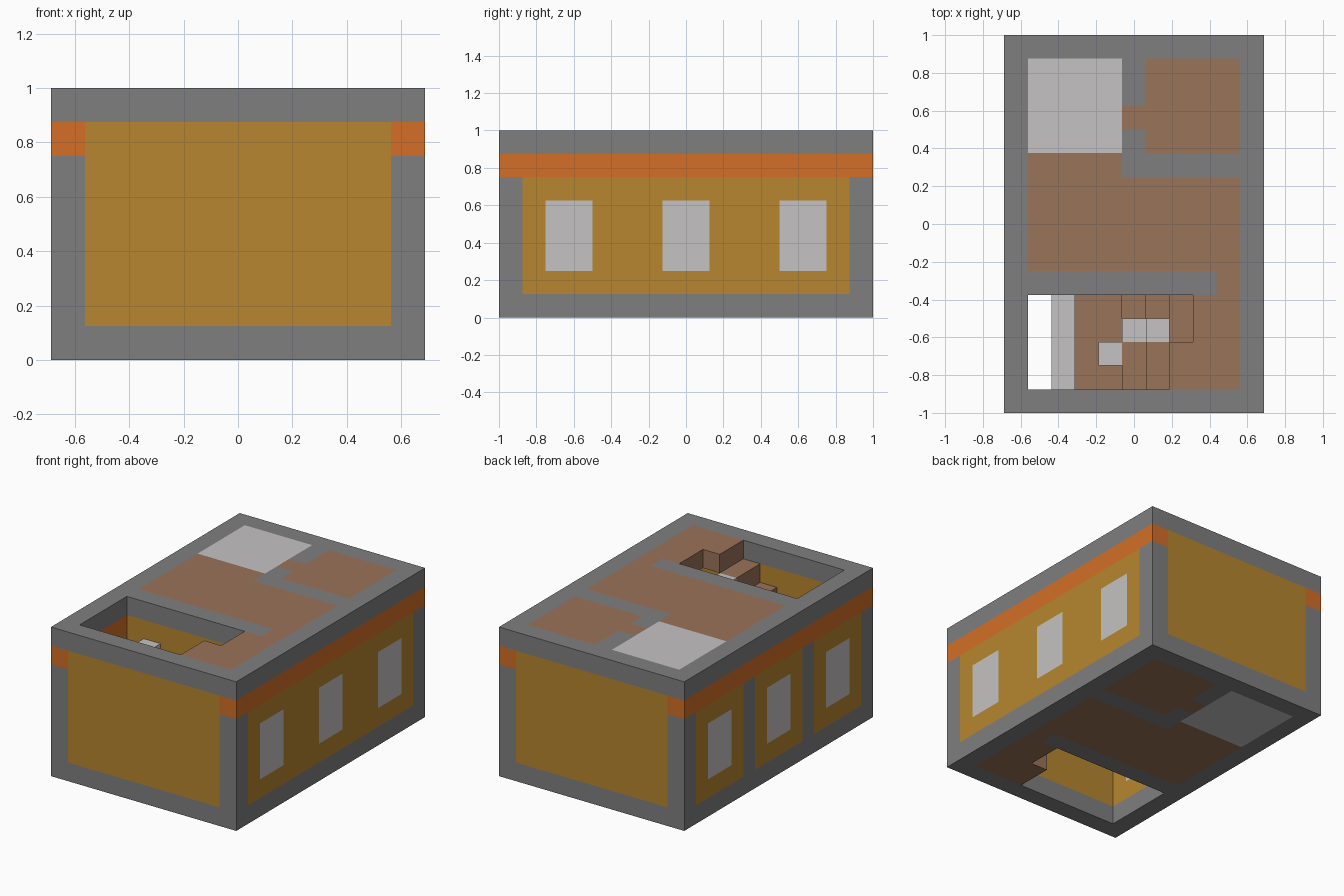
import bpy
import bmesh

U = 0.125                      # one building module
NX, NY = 11, 16                # footprint in modules

if "Cube" in bpy.data.objects:
    bpy.data.objects.remove(bpy.data.objects["Cube"])


def linear(c):
    c /= 255
    return c / 12.92 if c <= 0.04045 else ((c + 0.055) / 1.055) ** 2.4


def material(name, *rgb):
    m = bpy.data.materials.new(name)
    m.use_nodes = True
    colour = [linear(c) for c in rgb] + [1]
    m.diffuse_color = colour
    m.node_tree.nodes["Principled BSDF"].inputs["Base Color"].default_value = colour
    return m


grey = material("grey stone", 128, 127, 127)
ochre = material("ochre plaster", 183, 134, 47)
orange = material("orange trim", 211, 111, 38)
brown = material("brown floor", 154, 115, 89)
pale = material("pale glass", 197, 194, 194)


def part(name, mat, boxes):
    """One object made of boxes, each given as x, y and z ranges in modules."""
    bm = bmesh.new()
    for spans in boxes:
        verts = bmesh.ops.create_cube(bm, size=1)["verts"]
        for v in verts:
            p = [lo if c < 0 else hi for c, (lo, hi) in zip(v.co, spans)]
            v.co = ((p[0] - NX / 2) * U, (p[1] - NY / 2) * U, p[2] * U)
    mesh = bpy.data.meshes.new(name)
    bm.to_mesh(mesh)
    bm.free()
    mesh.materials.append(mat)
    obj = bpy.data.objects.new(name, mesh)
    bpy.context.collection.objects.link(obj)
    return obj


def layer(plan, z):
    return [(x, y, z) for x, y in plan]


# Room plan: outer frame, partitions and floors, leaving the stairwell open
frame = [((0, NX), (0, 1)), ((0, NX), (15, NY)),
         ((0, 1), (1, 15)), ((10, NX), (1, 15))]
partitions = [((1, 9), (5, 6)), ((5, 10), (10, 11)),
              ((5, 6), (11, 12)), ((5, 6), (13, 15))]
floors = [((7, 10), (1, 3)), ((8, 10), (3, 5)), ((9, 10), (5, 6)),
          ((1, 10), (6, 10)), ((1, 5), (10, 11)),
          ((6, 10), (11, 15)), ((5, 6), (12, 13))]
bright_room = [((1, 5), (11, 15))]

# Lower and upper slabs share the plan
for name, z in (("lower", (0, 1)), ("upper", (7, 8))):
    part(name + "_slab_frame", grey, layer(frame + partitions, z))
    part(name + "_slab_floor", brown, layer(floors, z))
    part(name + "_slab_bright_room", pale, layer(bright_room, z))

# Front, back and inner walls
part("front_wall", ochre, [((1, 10), (0, 1), (1, 7))])
part("back_wall", ochre, [((1, 10), (15, NY), (1, 7))])
part("inner_walls", ochre, layer(partitions, (1, 7)))

# Side walls: panels around three windows, pillars and a trim band
for side, x in (("right", (0, 1)), ("left", (10, NX))):
    panels, windows = [], []
    pillars = [(x, (0, 1), (1, 6)), (x, (15, NY), (1, 6))]
    for y in (1, 6, 11):
        panels += [(x, (y, y + 4), (1, 2)), (x, (y, y + 4), (5, 6)),
                   (x, (y, y + 1), (2, 5)), (x, (y + 3, y + 4), (2, 5))]
        windows.append((x, (y + 1, y + 3), (2, 5)))
    between = [(x, (y, y + 1), (1, 6)) for y in (5, 10)]
    if side == "right":
        pillars += between
    else:
        panels += between
    part(side + "_wall_panels", ochre, panels)
    part(side + "_windows", pale, windows)
    part(side + "_pillars", grey, pillars)
    part(side + "_trim_band", orange, [(x, (0, NY), (6, 7))])

# Stairs: upper flight, landing, and lower flight turning back
part("upper_flight", brown,
     [((5 + i, 6 + i), (1, 3), (5 + i, 6 + i)) for i in range(2)])
part("landing", brown, [((2, 5), (1, 5), (4, 5))])
part("lower_flight", brown,
     [((5 + i, 6 + i), (3, 5), (3 - i, 4 - i)) for i in range(3)])

# Railings on the landing edge and between the flights
part("landing_railing", pale, [((2, 3), (1, 5), (5, 6))])
part("stair_railing", pale,
     [((4, 5), (2, 3), (5, 6))] +
     [((5 + i, 6 + i), (3, 4), (4 - i, 6 + i)) for i in range(2)])
